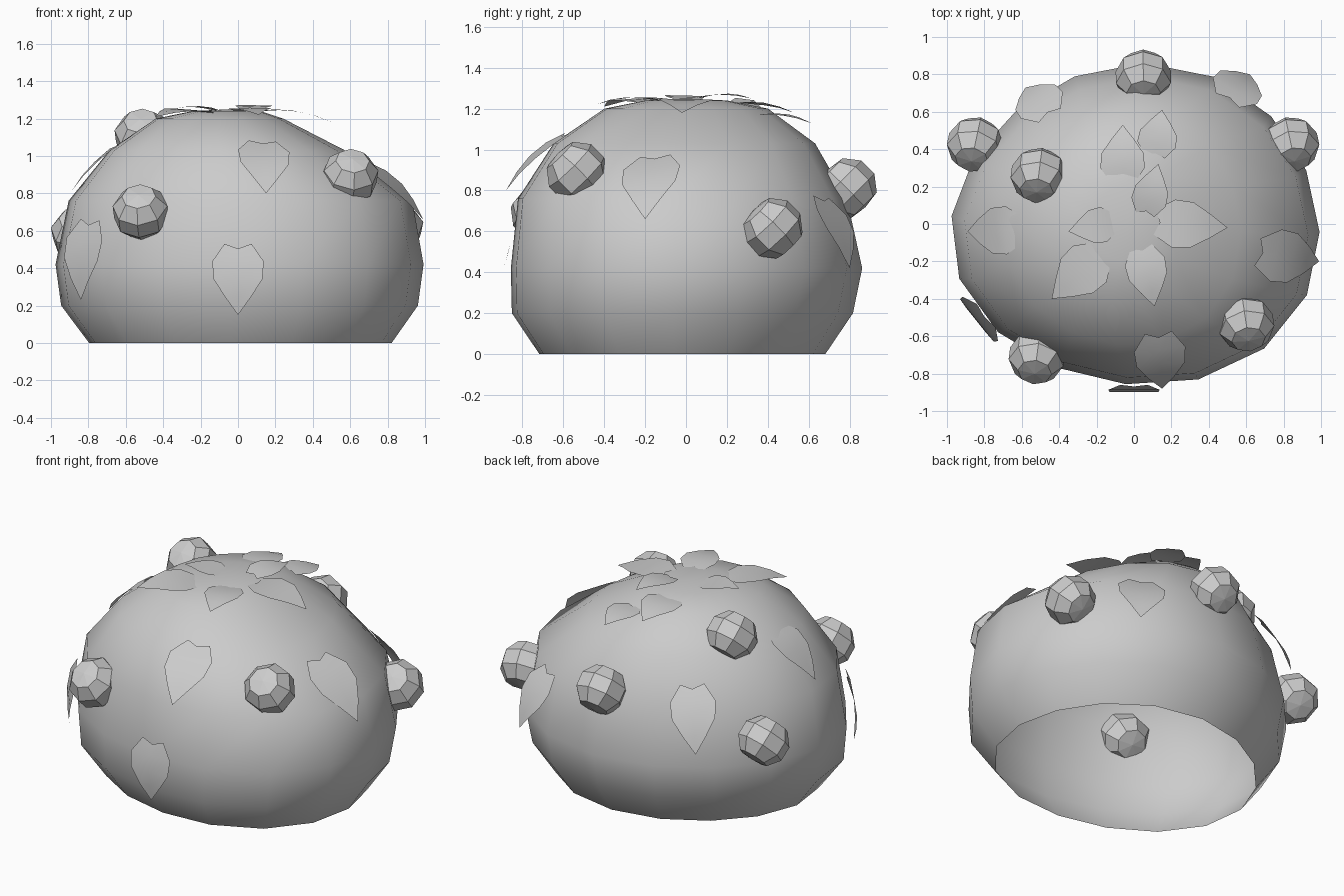
import bpy, bmesh, math
from mathutils import Vector, Matrix
from mathutils.bvhtree import BVHTree

if "Cube" in bpy.data.objects:
    bpy.data.objects.remove(bpy.data.objects["Cube"])


def finish(bm, name, smooth):
    for f in bm.faces:
        f.smooth = smooth
    me = bpy.data.meshes.new(name)
    bm.to_mesh(me)
    bm.free()
    ob = bpy.data.objects.new(name, me)
    bpy.context.collection.objects.link(ob)
    return ob


# Bush body: open-bottomed squashed dome, rings of (z, centre x, centre y, radius x, radius y)
# Slightly lopsided: fuller at the front right, flatter at the back left
RINGS = [(0, .01, -.02, .81, .70), (.20, .005, -.02, .955, .835), (.42, .005, 0, .985, .86),
         (.76, .01, -.02, .92, .805), (1.03, -.06, -.01, .63, .64), (1.20, -.1, 0, .34, .40),
         (1.24, -.06, 0, .18, .2)]
SEGS = 16
bm = bmesh.new()
loops = []
for z, cx, cy, rx, ry in RINGS:
    ring = []
    for i in range(SEGS):
        a = 2 * math.pi * i / SEGS - .05
        f = 1 - .045 * math.sin(2 * a) * math.cos(a + math.pi / 4)
        ring.append(bm.verts.new((cx + f * rx * math.cos(a), cy + f * ry * math.sin(a), z)))
    loops.append(ring)
for lo, hi in zip(loops, loops[1:]):
    for i in range(SEGS):
        j = (i + 1) % SEGS
        bm.faces.new((lo[i], lo[j], hi[j], hi[i]))
top = bm.verts.new((-.04, 0, 1.25))
for i in range(SEGS):
    bm.faces.new((loops[-1][i], loops[-1][(i + 1) % SEGS], top))
bm.normal_update()
tree = BVHTree.FromBMesh(bm)
finish(bm, "bush_body", True)

# Berries: faceted little spheres with flattened poles tipped to the front, half sunk in the body
BERRIES = [(-.52, -.71, .70), (.60, -.535, .89), (-.51, .26, 1.105),
           (-.85, .425, .585), (.84, .425, .615), (.05, .785, .81)]
for k, pos in enumerate(BERRIES):
    bm = bmesh.new()
    bmesh.ops.create_uvsphere(bm, u_segments=8, v_segments=5, radius=.155)
    for v in bm.verts:
        v.co.z *= .84 if abs(v.co.z) > .15 else .94
    tilt = Matrix.Rotation(pos[0] * .25, 4, 'Z') @ Matrix.Rotation(math.radians(45), 4, 'X')
    bm.transform(Matrix.Translation(pos) @ tilt)
    finish(bm, f"berry_{k + 1}", False)


# Leaves: thin pointed sheets that hug the body, notched at the base
ROWS = [(0, .5, -.01), (.25, .95, .01), (.5, .9, .015), (.75, .48, .015), (1, 0, .01)]


def leaf(name, base, tip, width):
    base, tip = Vector(base), Vector(tip)
    mid = (base + tip) / 2
    normal = Vector((mid.x / .95, mid.y / .72, (mid.z - .4) / .72))
    along = tip - base
    side = along.cross(normal).normalized()
    out = side.cross(along).normalized()
    bm = bmesh.new()

    def vert(t, s, lift):
        p = base + along * t + side * s + out * .075 * along.length * 4 * t * (1 - t)
        loc, nor, _, _ = tree.find_nearest(p)
        d = (p - loc).dot(nor)
        return bm.verts.new(p if d > lift else loc + nor * lift)

    prev = None
    for t, w, lift in ROWS:
        if w:
            row = [vert(t + (.07 if t == 0 and s == 0 else 0), s * w * width / 2, lift)
                   for s in (-1, 0, 1)]
        else:
            row = [vert(t, 0, lift)]
        if prev and len(row) == 3:
            for i in (0, 1):
                bm.faces.new((prev[i], prev[i + 1], row[i + 1], row[i]))
        elif prev:
            for i in (0, 1):
                bm.faces.new((prev[i], prev[i + 1], row[0]))
        prev = row
    finish(bm, name, True)


LEAVES = [  # base, tip, width
    ((0, -.86, .53), (0, -.88, .15), .29), ((.13, -.58, 1.08), (.15, -.88, .80), .29),
    ((-.79, -.49, .66), (-.84, -.5, .23), .32), ((.66, -.15, .97), (.99, -.2, .66), .3),
    ((.50, .66, .77), (.62, .80, .42), .29), ((-.45, .58, .90), (-.58, .73, .54), .28),
    ((-.59, -.03, 1.08), (-.89, -.04, .81), .27),
    ((-.06, .22, 1.22), (-.06, .53, 1.18), .25), ((.11, .36, 1.17), (.15, .61, 1.13), .22),
    ((.06, .05, 1.25), (.13, .32, 1.25), .2), ((.11, .01, 1.24), (.50, -.02, 1.18), .27),
    ((-.10, .01, 1.24), (-.35, -.04, 1.25), .2), ((-.17, -.15, 1.23), (-.44, -.40, 1.21), .28),
    ((.04, -.12, 1.24), (.11, -.44, 1.22), .23)]
for k, (b, t, w) in enumerate(LEAVES):
    leaf(f"leaf_{k + 1}", b, t, w)
